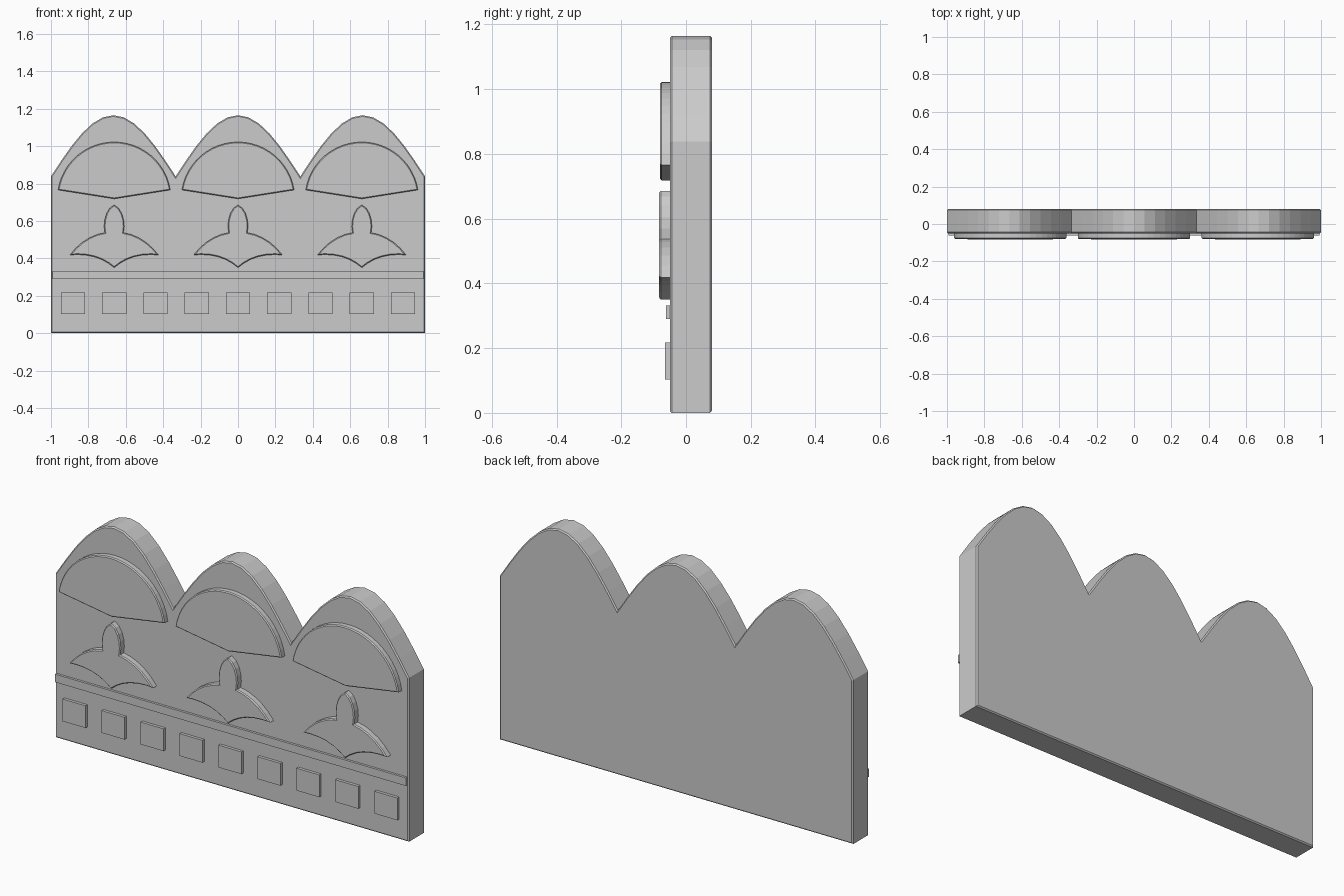
import bpy, bmesh
from math import sin, cos, pi, radians

if "Cube" in bpy.data.objects:
    bpy.data.objects.remove(bpy.data.objects["Cube"])


def prism(name, profile, y_front, y_back, bevel=0.0):
    """Extrude an (x, z) outline along y, chamfering its front and back rims."""
    bm = bmesh.new()
    front = bm.faces.new([bm.verts.new((x, y_front, z)) for x, z in profile])
    ext = bmesh.ops.extrude_face_region(bm, geom=[front], use_keep_orig=True)
    moved = [v for v in ext["geom"] if isinstance(v, bmesh.types.BMVert)]
    bmesh.ops.translate(bm, verts=moved, vec=(0, y_back - y_front, 0))
    bmesh.ops.recalc_face_normals(bm, faces=bm.faces[:])
    if bevel:
        rims = [e for e in bm.edges
                if abs(e.verts[0].co.y - e.verts[1].co.y) < 1e-6]
        bmesh.ops.bevel(bm, geom=rims, offset=bevel, segments=1,
                        profile=0.5, affect='EDGES', clamp_overlap=True)
    mesh = bpy.data.meshes.new(name)
    bm.to_mesh(mesh)
    bm.free()
    obj = bpy.data.objects.new(name, mesh)
    bpy.context.collection.objects.link(obj)
    return obj


def rect(cx, half, z0, z1):
    return [(cx - half, z0), (cx + half, z0), (cx + half, z1), (cx - half, z1)]


# scalloped slab: three sine lobes along the top
SEG = 12
slab = [(-1, 0), (1, 0)]
for i in range(3 * SEG + 1):
    slab.append((1 - 2 * i / (3 * SEG), 0.838 + 0.327 * abs(sin(pi * i / SEG))))
prism("wall_slab", slab, -0.05, 0.08, 0.006)

# half outline of the three-petal flower, from the bottom point up
right_half = [(0.0, 0.35), (0.03, 0.373), (0.065, 0.393), (0.105, 0.408),
              (0.15, 0.417), (0.195, 0.42), (0.237, 0.418),
              (0.205, 0.455), (0.17, 0.486), (0.13, 0.511), (0.09, 0.528),
              (0.05, 0.537), (0.054, 0.57), (0.051, 0.605), (0.041, 0.64),
              (0.024, 0.668), (0.0, 0.686)]
flower = right_half + [(-x, z) for x, z in right_half[-2:0:-1]]

# fan: wide circular sector with a shallow point below
fan = [(0, 0.718)]
for i in range(25):
    a = radians(9 + 162 * i / 24)
    fan.append((0.304 * cos(a), 0.718 + 0.304 * sin(a)))

for n, cx in enumerate((-0.662, 0, 0.662), 1):
    prism(f"fan_{n}", [(x + cx, z) for x, z in fan], -0.08, -0.04, 0.005)
    prism(f"flower_{n}", [(x + cx, z) for x, z in flower], -0.083, -0.04, 0.005)

# horizontal band and the row of square blocks
prism("band", rect(0, 0.993, 0.29, 0.331), -0.062, -0.04)
for n in range(9):
    prism(f"block_{n + 1}", rect((n - 4) * 0.2205, 0.065, 0.103, 0.217), -0.065, -0.04)
